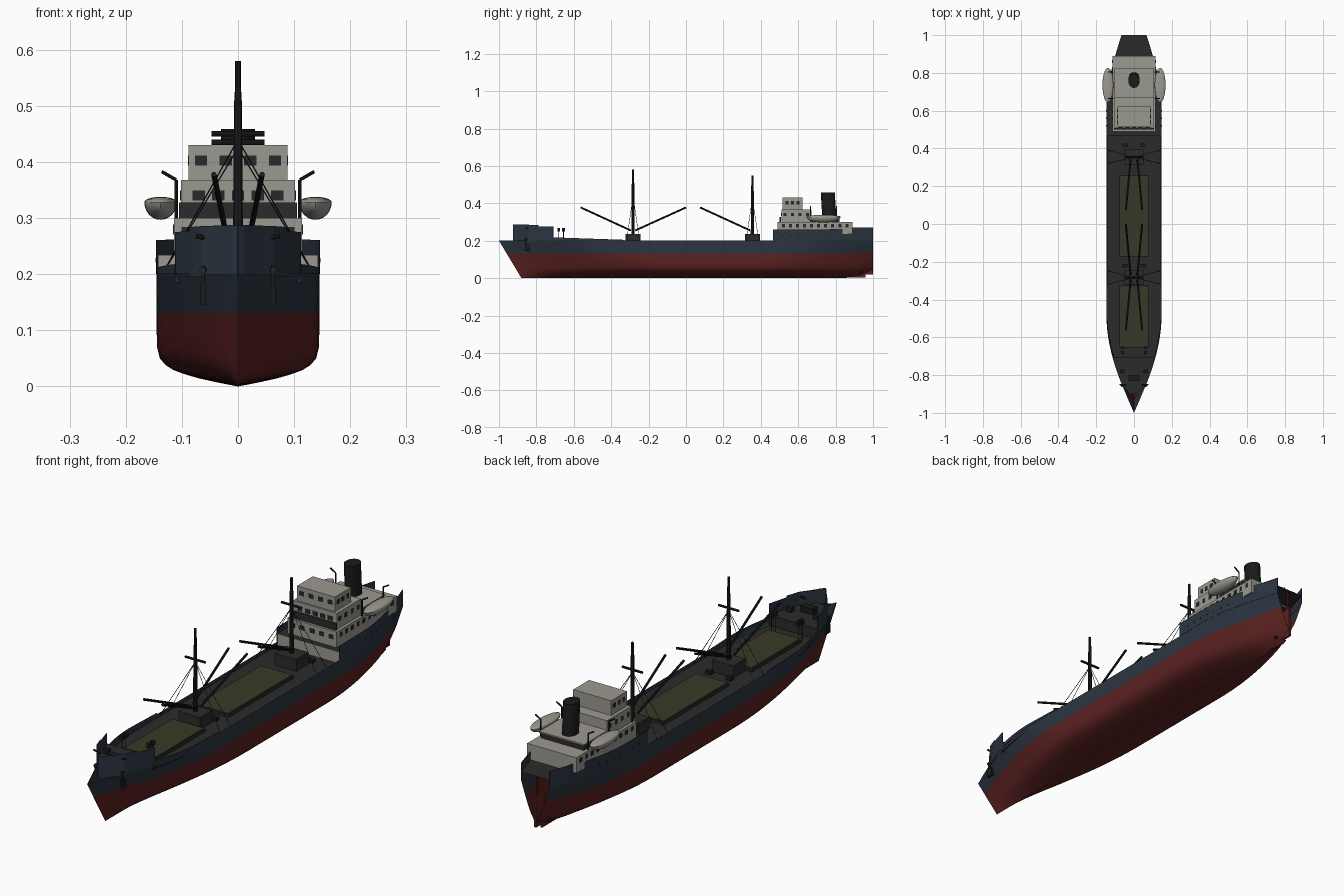
import bpy, bmesh, math
from mathutils import Vector

if "Cube" in bpy.data.objects:
    bpy.data.objects.remove(bpy.data.objects["Cube"])


def material(name, r, g, b):
    m = bpy.data.materials.new(name)
    m.use_nodes = True
    m.diffuse_color = (r, g, b, 1)
    bsdf = next(n for n in m.node_tree.nodes if n.type == 'BSDF_PRINCIPLED')
    bsdf.inputs["Base Color"].default_value = (r, g, b, 1)
    bsdf.inputs["Roughness"].default_value = 0.8
    return m


NAVY = material("navy paint", .024, .036, .053)
RED = material("red antifouling", .105, .015, .015)
WHITE = material("weathered white", .33, .32, .28)
DECK = material("dark deck grey", .024, .024, .024)
OLIVE = material("olive hatch cover", .039, .039, .021)
BLACK = material("black fittings", .01, .011, .011)
GLASS = material("dark glass", .02, .022, .024)


def add_mesh(name, bm, mats, smooth=False):
    bmesh.ops.recalc_face_normals(bm, faces=bm.faces)
    me = bpy.data.meshes.new(name)
    bm.to_mesh(me)
    bm.free()
    for m in mats:
        me.materials.append(m)
    ob = bpy.data.objects.new(name, me)
    bpy.context.collection.objects.link(ob)
    if smooth:
        bpy.ops.object.select_all(action='DESELECT')
        ob.select_set(True)
        bpy.context.view_layer.objects.active = ob
        bpy.ops.object.shade_smooth_by_angle(angle=math.radians(35))
    return ob


def box(name, x, y, z, mat):
    """Box from (min, max) pairs."""
    bm = bmesh.new()
    bmesh.ops.create_cube(bm, size=1)
    for v in bm.verts:
        v.co = [(a + b) / 2 + c * (b - a) for c, (a, b) in zip(v.co, (x, y, z))]
    return add_mesh(name, bm, [mat])


def rod(name, a, b, r, mat, r2=None, sides=8):
    a, b = Vector(a), Vector(b)
    bm = bmesh.new()
    bmesh.ops.create_cone(bm, cap_ends=True, segments=sides, radius1=r,
                          radius2=r if r2 is None else r2, depth=(b - a).length)
    rot = (b - a).to_track_quat('Z', 'Y')
    for v in bm.verts:
        v.co = rot @ v.co + (a + b) / 2
    return add_mesh(name, bm, [mat], True)


# Hull form: half breadth at any length and height
TOP = .2
PROW = -.925


def stem(z):
    return -.88 - .12 * z / TOP


def half(y, z, full=1):
    h = min(z / TOP, 1)
    bow = math.sin(min(max(y - stem(min(z, TOP)), 0) / (.85 - .33 * h), 1) * math.pi / 2)
    end = .45 * h ** .8
    run = math.sin(min((1 - y) / (.65 - .25 * h), 1) * math.pi / 2)
    return .145 * full * bow * (end + (1 - end) * run)


def edge(y):
    """Deck edge, drawn in to a sharp prow at the front of the forecastle."""
    return half(y, TOP) * min(max(y - PROW, 0) / .08, 1) ** .6


def keel_rise(y, z):
    return .035 * (max(y - .82, 0) / .18) ** 2 * (1 - z / TOP)


def span(a, b, n):
    return [a + (b - a) * i / n for i in range(n + 1)]


def strips(bm, rows):
    for p, q in zip(rows, rows[1:]):
        for i in range(len(p) - 1):
            bm.faces.new((p[i], p[i + 1], q[i + 1], q[i]))


# Hull shell, open on top and at the stern
LEVELS = [(0, 0), (.007, .25), (.014, .47), (.021, .64), (.029, .79), (.038, .89),
          (.05, .96), (.07, .995), (.1, 1), (.132, 1), (.17, 1), (TOP, 1)]
bm = bmesh.new()
for side in (-1, 1):
    rows = []
    for z, full in LEVELS:
        rows.append([bm.verts.new((side * half(y, z, full), y, z + keel_rise(y, z)))
                     for y in span(stem(z), 1, 48)])
    strips(bm, rows)
    for i, f in enumerate(bm.faces[:] if side > 0 else []):
        f.material_index = int((i // 48) % (len(LEVELS) - 1) < len(LEVELS) - 3)
bmesh.ops.remove_doubles(bm, verts=bm.verts, dist=.0002)
add_mesh("hull", bm, [NAVY, RED], True)


def bulwark(name, y0, y1, z0, z1, z2):
    """Plating following the deck edge, rising from z0 to a top of z1..z2."""
    bm = bmesh.new()
    ys = span(y0, y1, 14)
    for side in (-1, 1):
        low = [bm.verts.new((side * edge(y), y, z0)) for y in ys]
        high = [bm.verts.new((side * edge(y), y, z1 + (z2 - z1) * i / 14)) for i, y in enumerate(ys)]
        strips(bm, [low, high])
    ob = add_mesh(name, bm, [NAVY])
    mod = ob.modifiers.new("thickness", 'SOLIDIFY')
    mod.thickness = .002
    mod.offset = 0


def deck(name, y0, y1, z):
    bm = bmesh.new()
    ys = span(y0, y1, 24)
    strips(bm, [[bm.verts.new((s * edge(y) * .985, y, z)) for y in ys] for s in (-1, 1)])
    add_mesh(name, bm, [DECK])


bulwark("forecastle_bulwark_front", PROW, -.79, TOP - .005, .288, .284)
bulwark("forecastle_bulwark_back", -.79, -.71, TOP, .277, .275)
bulwark("forward_bulwark", -.71, -.33, TOP, .218, .205)
bulwark("poop_bulwark", .465, .89, TOP, .26, .262)
bulwark("stern_bulwark", .89, 1, TOP, .27, .272)
deck("main_deck", -.72, .48, .185)
deck("forecastle_deck", -.9, -.71, .23)
deck("poop_deck", .465, 1, .235)
box("forecastle_break", (-.112, .112), (-.713, -.708), (.185, .23), DECK)
box("poop_bulkhead", (-.143, .143), (.466, .47), (.185, .234), WHITE)

# Cargo hatches
for n, (y0, y1) in enumerate([(-.65, -.33), (-.17, .255)]):
    box(f"hatch_coaming_{n}", (-.078, .078), (y0 - .004, y1 + .004), (.185, .196), DECK)
    box(f"hatch_cover_{n}", (-.073, .073), (y0, y1), (.196, .2), OLIVE)


# Masts with houses, crosstrees, booms, shrouds and winches
def mast(tag, y, top, cross, reaches):
    box(f"mast_house_{tag}", (-.05, .05), (y - .04, y + .04), (.185, .235), DECK)
    rod(f"mast_lower_{tag}", (0, y, .23), (0, y, cross + .06), .009, BLACK, .007)
    rod(f"mast_upper_{tag}", (0, y, cross + .06), (0, y, top), .006, BLACK, .005)
    rod(f"crosstree_{tag}", (-.047, y, cross), (.047, y, cross), .005, BLACK)
    for s in (-1, 1):
        for reach in reaches:
            d = math.copysign(.012, reach)
            rod(f"boom_{tag}", (s * .018, y + d, .255), (s * .043, y + reach, .378), .005, BLACK)
        for d in (-.035, .035):
            rod(f"shroud_{tag}", (0, y, cross - .01), (s * .138, y + d, .195), .0012, BLACK, sides=4)
        box(f"winch_{tag}", sorted((s * .035, s * .06)), (y + .052, y + .072), (.185, .2), BLACK)


mast("fore", -.283, .58, .45, (-.28, .283))
mast("main", .355, .55, .435, (-.28,))

# Superstructure tiers
box("lower_house", (-.114, .114), (.49, .89), (.235, .3), WHITE)
box("middle_house", (-.102, .102), (.51, .67), (.3, .368), WHITE)
box("bridge_front_screen", (-.105, .105), (.5, .508), (.3, .328), DECK)
box("funnel_house", (-.1, .1), (.67, .82), (.3, .322), DECK)
box("funnel_house_roof", (-.104, .104), (.67, .825), (.322, .328), WHITE)
box("wheelhouse", (-.088, .088), (.517, .622), (.368, .43), WHITE)


# Windows as thin plates on the house walls
def side_windows(tag, x, z, ys):
    for s in (-1, 1):
        for y in ys:
            box(f"{tag}_side_window", sorted((s * (x - .002), s * (x + .0015))),
                (y - .008, y + .008), (z - .009, z + .009), GLASS)


def end_windows(tag, y, z, xs):
    for x in xs:
        box(f"{tag}_end_window", (x - .011, x + .011), (y - .0015, y + .002), (z - .009, z + .009), GLASS)


side_windows("lower", .114, .28, span(.52, .86, 9))
side_windows("middle", .102, .34, span(.53, .65, 3))
side_windows("wheelhouse", .088, .403, span(.54, .6, 2))
end_windows("lower", .49, .275, span(-.09, .09, 4))
end_windows("middle", .51, .34, span(-.07, .07, 4))
end_windows("wheelhouse", .517, .403, span(-.066, .066, 3))
for s in (-1, 1):
    for y in span(.52, .76, 6):
        x = s * half(y, TOP)
        rod("porthole", (x - s * .002, y, .225), (x + s * .002, y, .225), .004, BLACK)

# Funnel, raked slightly aft and oval in plan
bm = bmesh.new()
bmesh.ops.create_cone(bm, cap_ends=True, segments=24, radius1=.03, radius2=.03, depth=.135)
for v in bm.verts:
    v.co = (v.co.x, v.co.y * 1.25 + .762 - v.co.z * .06, v.co.z + .3915)
add_mesh("funnel", bm, [BLACK], True)

# Lifeboats and davits
for s in (-1, 1):
    bm = bmesh.new()
    bmesh.ops.create_uvsphere(bm, u_segments=20, v_segments=12, radius=1)
    for v in bm.verts:
        up = .01 if v.co.z > 0 else .031
        v.co = (s * .138 + v.co.x * .029, .735 + v.co.y * .092, .328 + v.co.z * up)
    add_mesh("lifeboat", bm, [WHITE], True)
    for y in (.665, .805):
        rod("davit_post", (s * .11, y, .3), (s * .11, y, .368), .003, BLACK)
        rod("davit_arm", (s * .11, y, .368), (s * .136, y, .383), .003, BLACK)

# Anchors, hawse pipes and forecastle fittings
for s in (-1, 1):
    x = s * .062
    rod("hawse_pipe", (x * .9, -.835, .21), (x * 1.02, -.862, .207), .006, DECK)
    box("anchor_shank", (x - .003, x + .003), (-.86, -.85), (.15, .215), BLACK)
    box("anchor_flukes", (x - .005, x + .005), (-.862, -.835), (.145, .18), BLACK)
    rod("fairlead_bar", (s * .04, -.85, .262), (s * .075, -.85, .268), .004, BLACK)
    box("mooring_bitts", (x - .012, x + .012), (-.79, -.77), (.23, .25), BLACK)
    for y in (-.68, -.655):
        rod("vent_post", (x, y, .185), (x, y, .252), .0015, BLACK)
        box("vent_head", (x - .008, x + .008), (y - .007, y + .007), (.25, .268), BLACK)
box("windlass", (-.03, .03), (-.83, -.8), (.23, .255), BLACK)

# Rudder, heel skeg and propeller
box("rudder", (-.005, .005), (.945, 1), (.02, .15), RED)
rod("rudder_stock", (0, .985, .1), (0, .985, .235), .005, RED)
box("heel_skeg", (-.004, .004), (.86, .96), (.004, .03), RED)
rod("propeller_hub", (0, .9, .045), (0, .945, .045), .008, BLACK)
for i in range(3):
    a = i * math.tau / 3 + math.pi / 2
    rod("propeller_blade", (0, .935, .045), (.03 * math.cos(a), .935, .045 + .03 * math.sin(a)), .004, BLACK, .008)
